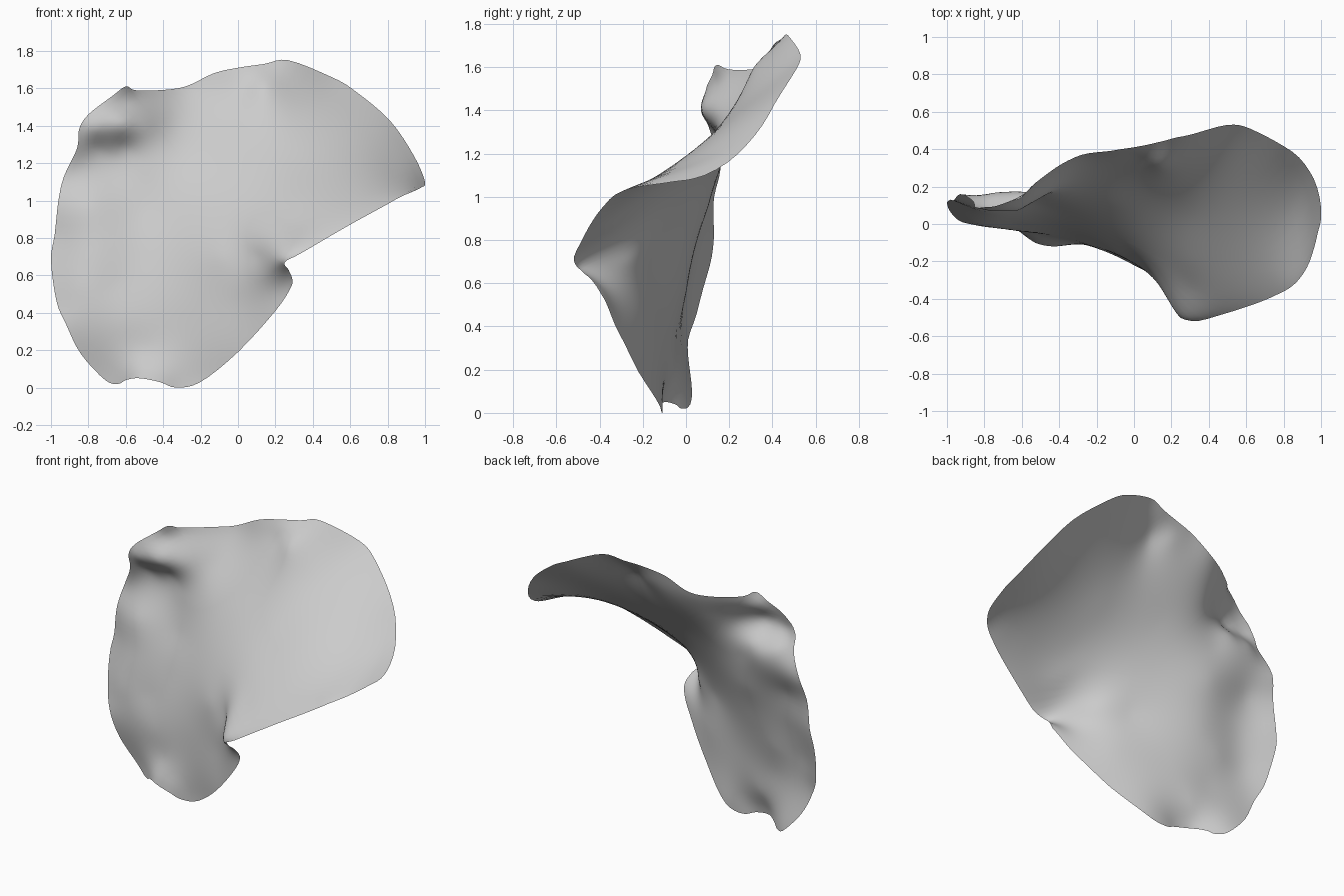
import bpy, bmesh
from math import log
from mathutils import Vector

cube = bpy.data.objects.get("Cube")
if cube:
    bpy.data.objects.remove(cube, do_unlink=True)

# Rim of the sheet as (x, height, depth), counter-clockwise from the lowest tip
RIM = [(-.33, 0, -.11), (-.2, .03, -.12), (0, .19, -.22), (.2, .41, -.33),
       (.28, .53, -.38), (.29, .58, -.41), (.27, .63, -.45), (.25, .67, -.5),
       (.34, .72, -.52), (.58, .86, -.45), (.78, .97, -.37), (.87, 1.02, -.31),
       (.94, 1.05, -.2), (.98, 1.07, -.06), (1, 1.1, .09), (.94, 1.24, .28),
       (.81, 1.43, .41), (.62, 1.59, .51), (.5, 1.66, .53), (.27, 1.75, .47),
       (.14, 1.73, .44), (0, 1.71, .41), (-.13, 1.68, .39), (-.28, 1.61, .37),
       (-.42, 1.59, .3), (-.55, 1.59, .2), (-.6, 1.61, .14), (-.67, 1.56, .12),
       (-.8, 1.46, .09), (-.85, 1.38, .09), (-.86, 1.28, .12), (-.93, 1.13, .16),
       (-.96, 1, .13), (-.98, .82, .13), (-1, .68, .11), (-.97, .46, .05),
       (-.92, .34, .01), (-.84, .18, .02), (-.71, .04, .02), (-.64, .02, -.02),
       (-.6, .04, -.05), (-.53, .05, -.1), (-.42, .03, -.12)]

# Bulges and hollows inside the rim, in the same order
RELIEF = [(-.5, .2, -.06), (-.2, .25, -.13), (-.6, .35, -.04), (-.3, .45, -.09),
          (0, .45, -.21), (.17, .58, -.35), (-.85, .55, .01), (-.65, .55, 0),
          (-.8, .7, .03), (-.5, .7, .02), (-.1, .7, -.15), (.1, .7, -.27),
          (-.8, .97, .08), (-.5, .95, .1), (-.2, .95, 0), (0, 1, -.06),
          (.3, .85, -.36), (.3, 1, -.2), (.6, 1, -.28), (.6, 1.2, .02),
          (.85, 1.15, .03), (.3, 1.2, .03), (-.1, 1.2, .11), (-.5, 1.17, .15),
          (-.76, 1.28, .15), (-.62, 1.41, .07), (-.77, 1.39, .07), (-.5, 1.4, .14),
          (-.62, 1.52, .14), (-.6, 1.29, .16), (-.35, 1.4, .24), (0, 1.45, .27),
          (.3, 1.45, .26), (.6, 1.4, .28), (.14, 1.61, .32), (.26, 1.62, .37),
          (.03, 1.6, .36)]


def kernel(ax, az, bx, bz):
    d = (ax - bx) ** 2 + (az - bz) ** 2
    return d * log(d) if d > 0 else 0.0


def fit_sheet(points):
    """Thin-plate spline giving the depth at any x and height."""
    n = len(points)
    rows = [[kernel(x, z, p[0], p[1]) for p in points] + [1, x, z, y]
            for x, z, y in points]
    for i in range(n):
        rows[i][i] += 0.0005
    rows.append([1] * n + [0] * 4)
    rows.append([p[0] for p in points] + [0] * 4)
    rows.append([p[1] for p in points] + [0] * 4)
    size = n + 3
    for c in range(size):
        best = max(range(c, size), key=lambda r: abs(rows[r][c]))
        rows[c], rows[best] = rows[best], rows[c]
        for r in range(size):
            if r != c and rows[r][c]:
                f = rows[r][c] / rows[c][c]
                rows[r] = [a - f * b for a, b in zip(rows[r], rows[c])]
    w = [rows[i][-1] / rows[i][i] for i in range(size)]

    def depth(x, z):
        bend = sum(k * kernel(x, z, p[0], p[1]) for k, p in zip(w, points))
        return bend + w[n] + w[n + 1] * x + w[n + 2] * z
    return depth


def smooth_loop(points, steps):
    """Closed curve through the points."""
    out = []
    pts = [Vector(p[:2]) for p in points]
    for i in range(len(pts)):
        a, b, c, d = (pts[(i + k) % len(pts)] for k in (-1, 0, 1, 2))
        for s in range(steps):
            t = s / steps
            out.append(b + (c - a) * (t / 2)
                       + (a * 2 - b * 5 + c * 4 - d) * (t * t / 2)
                       + (b * 3 - a - c * 3 + d) * (t ** 3 / 2))
    return out


# Curved sheet: rings shrinking from the rim towards the middle
depth = fit_sheet(RIM + RELIEF)
outline = smooth_loop(RIM, 4)
middle = Vector((-.05, .9))
RINGS = 28
bm = bmesh.new()


def drape(p):
    return bm.verts.new((p.x, depth(p.x, p.y), p.y))


hub = drape(middle)
rings = [[drape(middle.lerp(p, k / RINGS)) for p in outline]
         for k in range(1, RINGS + 1)]
count = len(outline)
for i in range(count):
    j = (i + 1) % count
    bm.faces.new((hub, rings[0][i], rings[0][j]))
    for inner, outer in zip(rings, rings[1:]):
        bm.faces.new((inner[i], outer[i], outer[j], inner[j]))
mesh = bpy.data.meshes.new("curved_sheet")
bm.to_mesh(mesh)
bm.free()

sheet = bpy.data.objects.new("curved_sheet", mesh)
bpy.context.collection.objects.link(sheet)

# Plain grey
grey = bpy.data.materials.new("light_grey")
grey.use_nodes = True
colour = (.6, .6, .6, 1)
grey.diffuse_color = colour
grey.node_tree.nodes["Principled BSDF"].inputs["Base Color"].default_value = colour
mesh.materials.append(grey)
for face in mesh.polygons:
    face.use_smooth = True
